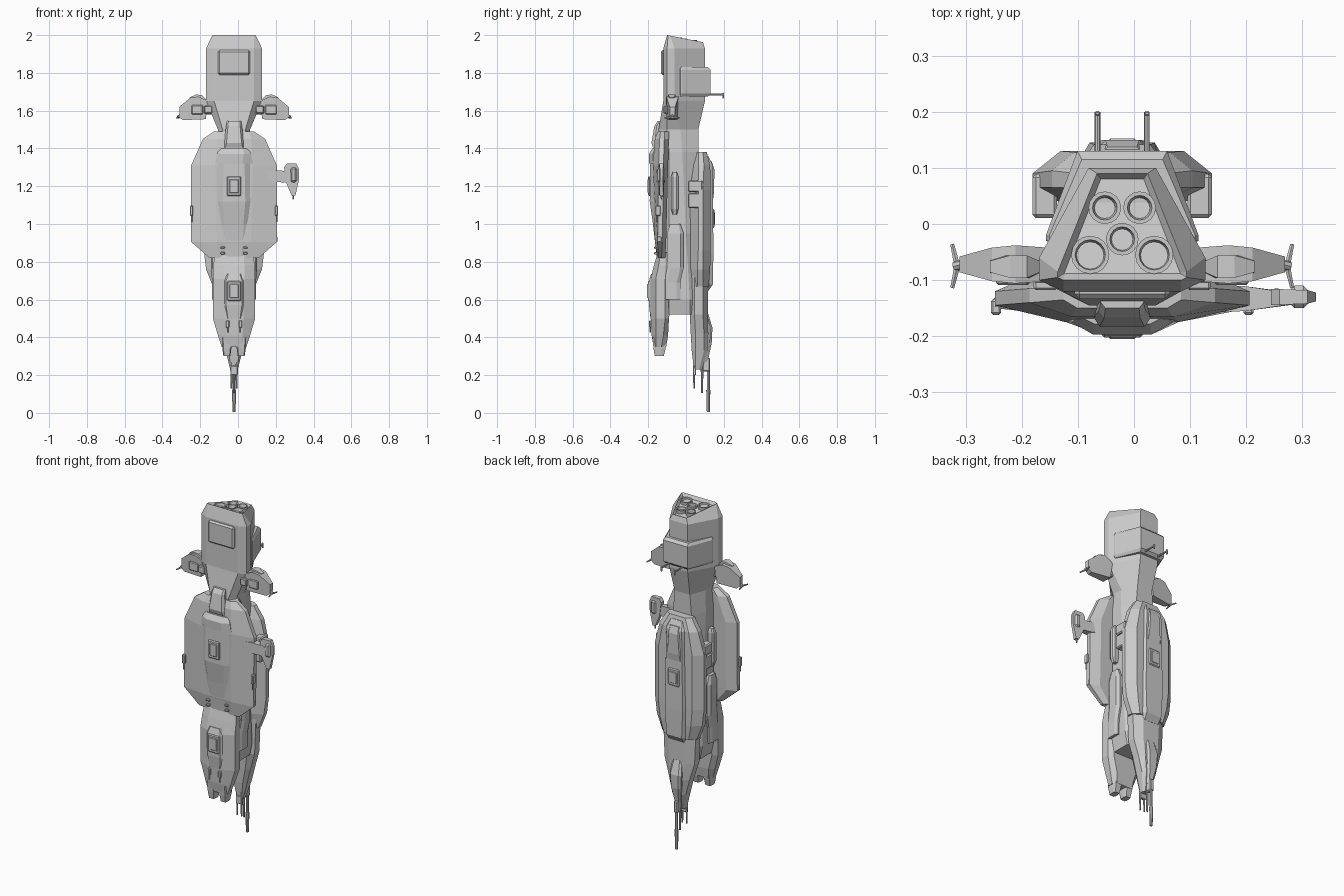
import bpy, bmesh
from mathutils import Matrix, Vector

CX = -0.021  # ship centreline

def finish(name, bm, mirror=False):
    bmesh.ops.recalc_face_normals(bm, faces=bm.faces)
    me = bpy.data.meshes.new(name)
    bm.to_mesh(me)
    bm.free()
    ob = bpy.data.objects.new(name, me)
    ob.location.x = CX
    bpy.context.collection.objects.link(ob)
    if mirror:
        ob.modifiers.new("mirror", 'MIRROR')
    return ob

def loft(name, rows, xoff=0, mirror=False, tilt=0, recess=0):
    """Rows: z, front half-width, front y, side half-width, side y1, side y2, back half-width, back y."""
    bm = bmesh.new()
    rings = []
    for i, (z, wf, yf, wm, y1, y2, wb, yb) in enumerate(rows):
        half = [(wf, yf), (wm, y1), (wm, y2), (wb, yb)]
        pts = half + [(-x, y) for x, y in reversed(half)]
        k = tilt if i == 0 else 0
        rings.append([bm.verts.new((x + xoff, y, z - k * (y + .1))) for x, y in pts])
    for a, b in zip(rings, rings[1:]):
        for j in range(8):
            bm.faces.new((a[j], a[(j + 1) % 8], b[(j + 1) % 8], b[j]))
    top = bm.faces.new(rings[0])
    bm.faces.new(rings[-1][::-1])
    if recess:
        bmesh.ops.recalc_face_normals(bm, faces=bm.faces)
        bmesh.ops.inset_region(bm, faces=[top], thickness=.012, depth=0)
        bmesh.ops.translate(bm, verts=top.verts, vec=(0, 0, -recess))
    return finish(name, bm, mirror)

def plate(name, pts, yc, mirror=True):
    """Front outline of (x, z, half-thickness) points around depth yc."""
    bm = bmesh.new()
    f = [bm.verts.new((x, yc - t, z)) for x, z, t in pts]
    b = [bm.verts.new((x, yc + t, z)) for x, z, t in pts]
    bm.faces.new(f)
    bm.faces.new(b[::-1])
    n = len(pts)
    for i in range(n):
        j = (i + 1) % n
        bm.faces.new((f[i], f[j], b[j], b[i]))
    return finish(name, bm, mirror)

def box(name, c, s, bevel=.006, mirror=False, rx=0):
    bm = bmesh.new()
    bmesh.ops.create_cube(bm, size=1)
    bmesh.ops.scale(bm, vec=s, verts=bm.verts)
    if bevel:
        bmesh.ops.bevel(bm, geom=bm.edges[:], offset=bevel, segments=1, affect='EDGES')
    bm.transform(Matrix.Translation(c) @ Matrix.Rotation(rx, 4, 'X'))
    return finish(name, bm, mirror)

def rod(name, a, b, r, r2=None, mirror=False, sides=8):
    bm = bmesh.new()
    a, b = Vector(a), Vector(b)
    d = b - a
    bmesh.ops.create_cone(bm, cap_ends=True, segments=sides, radius1=r,
                          radius2=r if r2 is None else r2, depth=d.length)
    bm.transform(Matrix.Translation((a + b) / 2) @ d.to_track_quat('Z', 'Y').to_matrix().to_4x4())
    return finish(name, bm, mirror)

# Engine block, neck and spine
loft("engine_and_spine", [
    (2.0, .105, -.10, .115, -.095, -.085, .045, .09),
    (1.93, .105, -.12, .148, -.10, -.06, .06, .10),
    (1.65, .105, -.12, .148, -.10, -.06, .06, .10),
    (1.50, .06, -.145, .085, -.10, -.03, .05, .065),
    (1.38, .06, -.13, .095, -.09, -.02, .06, .065),
    (.95, .06, -.12, .095, -.09, 0, .06, .065),
    (.60, .06, -.12, .10, -.09, .02, .06, .065),
    (.52, .05, -.12, .085, -.09, .02, .05, .06)], tilt=.2, recess=.016)
loft("engine_collar", [
    (1.83, .10, -.04, .13, -.03, -.02, .072, .115),
    (1.815, .10, -.045, .136, -.03, -.02, .08, .13),
    (1.69, .10, -.045, .136, -.03, -.02, .08, .13),
    (1.675, .10, -.04, .13, -.03, -.02, .072, .115)])
box("engine_front_panel", (0, -.121, 1.855), (.17, .025, .13), .009)
rod("rear_sensor", (.044, .12, 1.685), (.044, .2, 1.685), .005, mirror=True)
box("rear_sensor_tip", (.044, .197, 1.68), (.009, .008, .03), .002, True)

# Engine nozzles: open cups
for i, (x, y, r) in enumerate([(-.031, .029, .029), (.031, .029, .029), (0, -.027, .029),
                               (-.057, -.055, .034), (.057, -.055, .034)]):
    bm = bmesh.new()
    bmesh.ops.create_cone(bm, cap_ends=True, segments=16, radius1=r * .85, radius2=r, depth=.04)
    top = max(bm.faces, key=lambda f: f.calc_center_median().z)
    bmesh.ops.inset_region(bm, faces=[top], thickness=.007)
    bmesh.ops.inset_region(bm, faces=[top], thickness=.004, depth=-.018)
    bmesh.ops.translate(bm, verts=bm.verts, vec=(x, y, 1.967 - .15 * (y + .055)))
    finish("engine_nozzle_%d" % i, bm)

# Broad front armour with raised centre ridge
loft("front_armour", [
    (1.49, .08, -.15, .105, -.135, -.115, .09, -.09),
    (1.45, .09, -.165, .165, -.14, -.115, .12, -.09),
    (1.31, .10, -.175, .227, -.145, -.12, .17, -.095),
    (.905, .09, -.165, .227, -.15, -.125, .17, -.105),
    (.82, .08, -.15, .13, -.147, -.13, .10, -.11)])
loft("front_ridge", [
    (1.40, .06, -.17, .085, -.16, -.13, .08, -.12),
    (1.33, .055, -.19, .10, -.168, -.13, .09, -.12),
    (1.12, .06, -.192, .09, -.168, -.13, .08, -.12),
    (1.0, .05, -.175, .075, -.164, -.13, .07, -.12),
    (.82, .04, -.155, .06, -.148, -.13, .05, -.12)])
loft("neck_hump", [
    (1.545, .03, -.15, .038, -.14, -.12, .038, -.10),
    (1.52, .032, -.167, .042, -.155, -.12, .042, -.10),
    (1.43, .04, -.183, .052, -.165, -.12, .052, -.10),
    (1.405, .045, -.175, .055, -.16, -.12, .055, -.10)])
loft("ridge_brow", [
    (1.40, .05, -.178, .075, -.165, -.14, .07, -.13),
    (1.37, .052, -.197, .09, -.175, -.14, .09, -.13),
    (1.32, .045, -.195, .10, -.175, -.14, .09, -.13)])

# Lower front hull with forked tip
loft("lower_front_hull", [
    (.85, .05, -.15, .10, -.135, -.11, .09, -.06),
    (.78, .055, -.17, .11, -.145, -.11, .09, -.06),
    (.71, .055, -.187, .112, -.16, -.11, .09, -.07),
    (.50, .05, -.187, .112, -.16, -.11, .085, -.09),
    (.41, .045, -.182, .085, -.16, -.12, .06, -.095),
    (.35, .04, -.172, .065, -.16, -.13, .05, -.105)])
loft("front_tip", [
    (.40, .02, -.178, .026, -.165, -.13, .02, -.10),
    (.34, .018, -.172, .024, -.16, -.13, .018, -.108),
    (.30, .014, -.165, .018, -.155, -.13, .014, -.118)], xoff=.038, mirror=True)
loft("lower_ridge", [
    (.735, .03, -.185, .045, -.175, -.16, .045, -.15),
    (.70, .042, -.196, .052, -.185, -.16, .05, -.15),
    (.57, .042, -.196, .052, -.185, -.16, .05, -.15),
    (.50, .032, -.188, .042, -.182, -.16, .04, -.15)])
for name, y, z, h in (("upper_hatch", -.194, 1.2, .105), ("lower_hatch", -.196, .645, .105),
                      ("rear_hatch", .144, 1.03, .10)):
    box(name, (0, y, z), (.074, .012, h), .005)
    box(name + "_cover", (0, y * 1.012, z), (.05, .014, h - .03), .004)
for z in (.875, .845):
    box("front_vent", (.06, -.158, z), (.022, .022, .012), .003, True)
box("chin_gun_mount", (.034, -.184, .47), (.018, .022, .04), .004, True)
rod("chin_gun", (.034, -.19, .46), (.034, -.19, .425), .004, mirror=True)

# Rear hull, lower rear hull and raised panels
loft("rear_hull", [
    (1.38, .05, .055, .08, .065, .09, .05, .11),
    (1.31, .06, .035, .125, .065, .095, .085, .128),
    (1.18, .08, .022, .160, .065, .09, .11, .13),
    (.86, .08, .022, .160, .065, .09, .11, .13),
    (.76, .08, .022, .148, .06, .09, .10, .128),
    (.67, .07, .025, .112, .06, .09, .08, .12)])
loft("rear_ridge", [
    (1.36, .035, .09, .045, .095, .105, .035, .118),
    (1.31, .05, .09, .062, .10, .125, .05, .142),
    (.84, .055, .09, .07, .10, .125, .058, .145),
    (.68, .05, .09, .062, .10, .125, .05, .142),
    (.645, .045, .09, .055, .10, .11, .045, .118)])
loft("rear_upper_panel", [
    (1.33, .028, .12, .034, .125, .13, .026, .137),
    (1.29, .03, .12, .038, .13, .14, .03, .15),
    (1.17, .038, .12, .046, .13, .14, .038, .149),
    (1.13, .042, .12, .05, .13, .138, .042, .143)])
loft("lower_rear_hull", [
    (.80, .07, .02, .11, .045, .09, .06, .12),
    (.52, .065, .02, .098, .045, .09, .05, .115),
    (.42, .05, .025, .068, .05, .095, .04, .118),
    (.33, .03, .03, .045, .05, .095, .03, .115),
    (.23, .014, .042, .02, .05, .07, .012, .085)])
loft("rear_tail_panel", [
    (.53, .022, .08, .03, .10, .11, .018, .116),
    (.45, .03, .08, .038, .10, .128, .026, .14),
    (.37, .026, .08, .032, .10, .125, .022, .136),
    (.27, .012, .07, .016, .09, .10, .01, .115)])

# Nose cannons
rod("long_cannon", (0, .118, .26), (0, .118, .10), .008)
rod("long_cannon_muzzle", (0, .118, .12), (0, .118, 0.005), .011, .008)
box("cannon_mount", (0, .108, .255), (.026, .04, .07), .005)
rod("middle_cannon", (0, .085, .28), (0, .085, .105), .008, .005)
for x in (-.014, .014):
    rod("short_cannon", (x, .043, .27), (x, .043, .13), .007, .004)
box("short_cannon_mount", (0, .045, .225), (.04, .018, .05), .004)

# Flank blocks between front armour and rear hull
loft("flank_pod", [
    (1.275, .012, -.07, .018, -.068, -.052, .012, -.048),
    (1.25, .02, -.08, .028, -.07, -.05, .02, -.04),
    (1.08, .02, -.08, .028, -.07, -.05, .02, -.04),
    (1.05, .012, -.07, .018, -.068, -.052, .012, -.048)], xoff=.10, mirror=True)
loft("flank_intake", [
    (1.0, .02, -.085, .025, -.075, -.04, .02, -.03),
    (.95, .025, -.10, .034, -.08, -.03, .02, -.012),
    (.77, .025, -.10, .034, -.08, -.03, .02, -.012),
    (.69, .02, -.115, .028, -.10, -.05, .02, -.03),
    (.60, .02, -.115, .028, -.10, -.05, .02, -.03)], xoff=.088, mirror=True)
for z, h in ((1.20, .06), (1.125, .08)):
    box("flank_box", (.138, .05, z), (.044, .078, h), .006, True)

# Wing turrets with sensor tips
plate("wing_turret", [
    (.135, 1.65, .03), (.19, 1.675, .034), (.232, 1.668, .03), (.29, 1.62, .014),
    (.29, 1.565, .012), (.269, 1.55, .016), (.15, 1.555, .03)], -.072)
plate("wing_turret_cap", [
    (.147, 1.66, .010), (.17, 1.682, .02), (.20, 1.686, .02), (.236, 1.67, .010),
    (.22, 1.64, .02), (.16, 1.64, .02)], -.076)
box("wing_strut", (.115, -.08, 1.605), (.09, .05, .05), .006, True)
box("wing_clamp", (.137, -.105, 1.605), (.042, .026, .04), .004, True)
box("wing_front_pad", (.195, -.103, 1.605), (.06, .012, .05), .004, True)
rod("sensor_arm", (.285, -.072, 1.572), (.298, -.075, 1.565), .009, mirror=True)
for y in (-.036, -.114):
    rod("sensor_blade", (.294, -.075, 1.565), (.303, y, 1.562), .006, .004, True, 6)

# Side arm with pod, right side only
plate("side_arm", [
    (.16, 1.28, .025), (.22, 1.285, .022), (.28, 1.28, .013), (.31, 1.27, .01),
    (.31, 1.23, .01), (.28, 1.22, .013), (.22, 1.222, .022), (.16, 1.24, .025)], -.133, False)
plate("side_arm_pod", [
    (.265, 1.30, .014), (.28, 1.32, .014), (.33, 1.32, .012), (.345, 1.29, .008),
    (.345, 1.24, .008), (.325, 1.15, .010), (.305, 1.15, .012), (.275, 1.22, .015)], -.13, False)
box("side_arm_fairing", (.315, -.13, 1.26), (.036, .04, .08), .01)
rod("side_arm_spike", (.313, -.13, 1.16), (.313, -.13, 1.13), .006, .003)

# Edge guns on the armour plate
box("edge_gun", (.225, -.148, 1.07), (.018, .028, .055), .004, True)
rod("edge_gun_barrel", (.225, -.156, 1.05), (.225, -.156, 1.01), .004, mirror=True)
box("edge_lamp", (.222, -.14, .92), (.014, .02, .03), .003, True)
